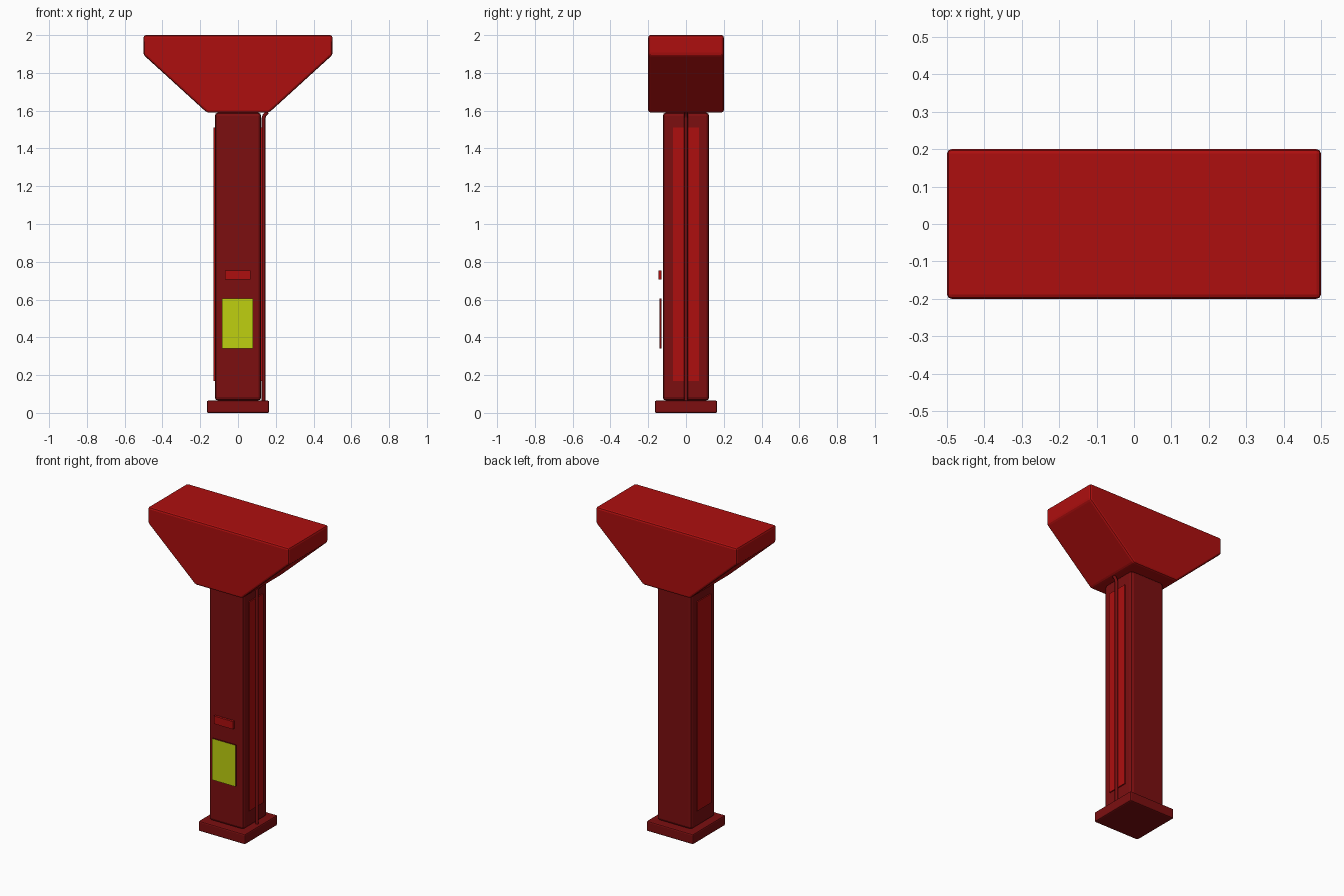
import bpy
import bmesh

cube = bpy.data.objects.get("Cube")
if cube:
    bpy.data.objects.remove(cube, do_unlink=True)


def material(name, colour):
    m = bpy.data.materials.new(name)
    m.use_nodes = True
    m.diffuse_color = (*colour, 1)
    bsdf = next(n for n in m.node_tree.nodes if n.type == 'BSDF_PRINCIPLED')
    bsdf.inputs["Base Color"].default_value = (*colour, 1)
    return m


RED = material("bright red", (0.42, 0.0045, 0.0045))
DARK = material("dark red", (0.2, 0.0045, 0.005))
YELLOW = material("label yellow", (0.52, 0.63, 0.005))


def prism(name, profile, y0, y1, mats, bevel=0, segments=1):
    """Extrude an x-z outline from y0 to y1, with optional bevelled edges."""
    bm = bmesh.new()
    face = bm.faces.new([bm.verts.new((x, y0, z)) for x, z in profile])
    ext = bmesh.ops.extrude_face_region(bm, geom=[face], use_keep_orig=True)
    moved = [v for v in ext["geom"] if isinstance(v, bmesh.types.BMVert)]
    bmesh.ops.translate(bm, verts=moved, vec=(0, y1 - y0, 0))
    bmesh.ops.recalc_face_normals(bm, faces=bm.faces[:])
    if bevel:
        bmesh.ops.bevel(bm, geom=bm.edges[:], offset=bevel, segments=segments,
                        profile=0.5, affect='EDGES')
    mesh = bpy.data.meshes.new(name)
    bm.to_mesh(mesh)
    bm.free()
    for m in mats:
        mesh.materials.append(m)
    obj = bpy.data.objects.new(name, mesh)
    bpy.context.collection.objects.link(obj)
    return obj


def box(name, x, y, z, mats, bevel=0, segments=1):
    outline = [(x[0], z[0]), (x[1], z[0]), (x[1], z[1]), (x[0], z[1])]
    return prism(name, outline, y[0], y[1], mats, bevel, segments)


# Foot and column
box("base_plate", (-0.165, 0.165), (-0.165, 0.165), (0, 0.065), [DARK], 0.008, 2)
box("column", (-0.123, 0.123), (-0.123, 0.123), (0.065, 1.59), [DARK], 0.018, 2)

# Flared head
half = [(0.165, 1.59), (0.5, 1.895), (0.5, 2.0)]
outline = half + [(-x, z) for x, z in reversed(half)]
prism("flared_head", outline, -0.2, 0.2, [RED], 0.012, 2)

# Side panels
for side, label in ((1, "left"), (-1, "right")):
    xs = sorted((side * 0.118, side * 0.13))
    box(label + "_side_panel", xs, (-0.07, 0.07), (0.17, 1.51), [RED])

# Front handle and label
box("front_handle", (-0.07, 0.065), (-0.145, -0.13), (0.705, 0.755), [RED])
label = box("front_label", (-0.085, 0.08), (-0.14, -0.131), (0.34, 0.605), [DARK, YELLOW])
for p in label.data.polygons:
    if p.normal.y < -0.9:
        p.material_index = 1

# Cable running up the left side into the head
curve = bpy.data.curves.new("side_cable", 'CURVE')
curve.dimensions = '3D'
curve.bevel_depth = 0.01
curve.bevel_resolution = 2
curve.use_fill_caps = True
path = [(0.135, 0.06), (0.135, 1.56), (0.14, 1.575), (0.155, 1.592)]
spline = curve.splines.new('POLY')
spline.points.add(len(path) - 1)
for p, (x, z) in zip(spline.points, path):
    p.co = (x, 0, z, 1)
curve.materials.append(DARK)
cable = bpy.data.objects.new("side_cable", curve)
bpy.context.collection.objects.link(cable)
